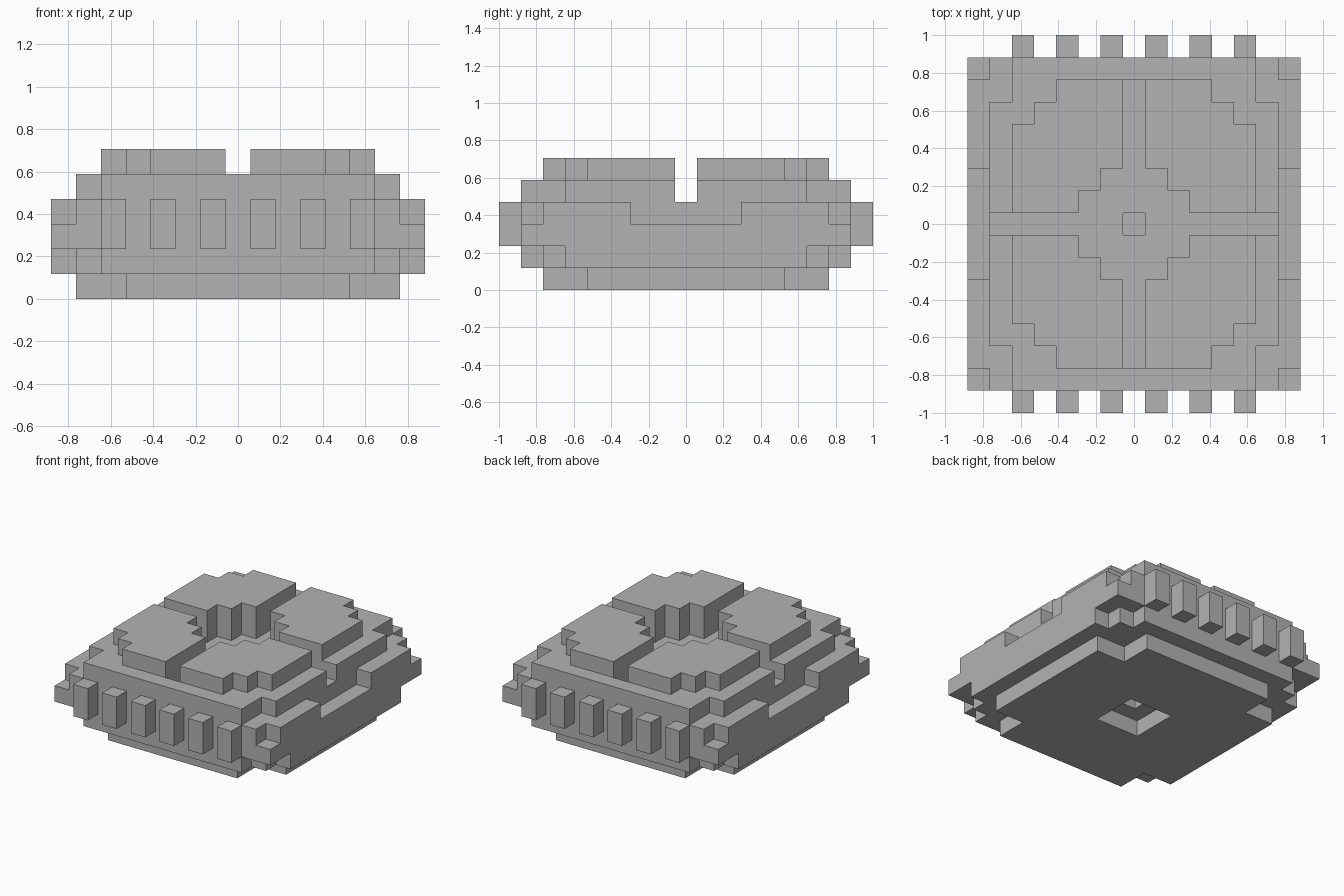
import bpy
import bmesh
from mathutils import Vector

U = 2 / 17  # edge of one block

cube = bpy.data.objects.get("Cube")
if cube:
    bpy.data.objects.remove(cube, do_unlink=True)

grey = bpy.data.materials.new("plain_grey")
grey.use_nodes = True
colour = (0.45, 0.45, 0.45, 1)
grey.diffuse_color = colour
grey.node_tree.nodes["Principled BSDF"].inputs["Base Color"].default_value = colour


def block_part(name, layers, rule):
    """Build the outer skin of all blocks for which rule(|x|, |y|, layer) holds."""
    cells = {(x, y, z) for z in layers for x in range(-8, 9) for y in range(-8, 9)
             if rule(abs(x), abs(y), z)}
    bm = bmesh.new()
    for cell in cells:
        centre = Vector(cell) + Vector((0, 0, 0.5))
        for axis in range(3):
            for sign in (-1, 1):
                normal = Vector((0, 0, 0))
                normal[axis] = sign
                if tuple(int(c + n) for c, n in zip(cell, normal)) in cells:
                    continue
                side = Vector((0, 0, 0))
                side[(axis + 1) % 3] = 1
                up = normal.cross(side)
                corners = (-side - up, side - up, side + up, -side + up)
                bm.faces.new([bm.verts.new((centre + (normal + c) / 2) * U)
                              for c in corners])
    bmesh.ops.remove_doubles(bm, verts=bm.verts, dist=U / 100)
    mesh = bpy.data.meshes.new(name)
    bm.to_mesh(mesh)
    bm.free()
    mesh.materials.append(grey)
    obj = bpy.data.objects.new(name, mesh)
    bpy.context.collection.objects.link(obj)
    return obj


# Base plate: notched corners and a square recess underneath
def base(x, y, z):
    return x <= 6 and y <= 6 and not (x > 4 and y > 4) and not (x < 2 and y < 2)


# Main body: stepped lower corners, dipped side rails, small centre sockets
def body(x, y, z):
    if x > 7 or y > 7:
        return False
    if x == 0 and y == 0:
        return z == 2
    if z == 1:
        return x + y <= 12
    if z == 3 and x == 7:
        return 3 <= y <= 6
    return True


# Cross channel with a stepped opening in the middle
def channel(x, y):
    return x <= 6 and y <= 6 and (x == 0 or y == 0 or x + y <= 3)


# Upper deck: ends stay closed across the channel
def deck(x, y, z):
    inside = (x <= 5 and y <= 7) or (x == 6 and y <= 5)
    return inside and not channel(x, y)


# Four raised top plates with stepped outer corners
def plates(x, y, z):
    return x <= 5 and y <= 6 and x + y <= 9 and not channel(x, y)


# Rows of upright bars on the front and back
def bars(x, y, z):
    return y == 8 and x in (1, 3, 5)


block_part("base_plate", (0,), base)
block_part("main_body", (1, 2, 3), body)
block_part("upper_deck", (4,), deck)
block_part("top_plates", (5,), plates)
block_part("end_bars", (2, 3), bars)
